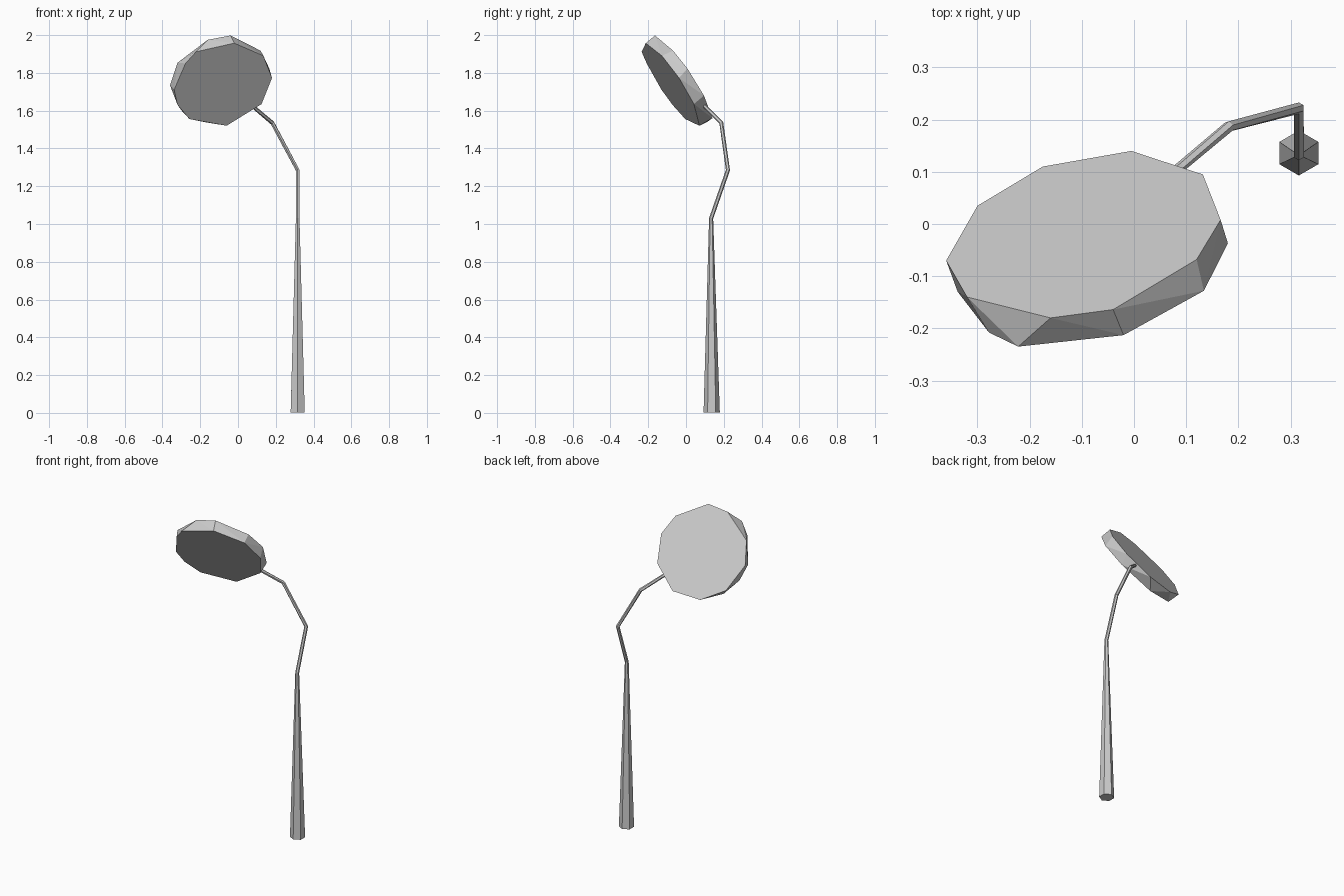
import bpy, bmesh, math
from mathutils import Vector

if "Cube" in bpy.data.objects:
    bpy.data.objects.remove(bpy.data.objects["Cube"])


def finish(bm, name):
    bmesh.ops.recalc_face_normals(bm, faces=bm.faces[:])
    mesh = bpy.data.meshes.new(name)
    bm.to_mesh(mesh)
    bm.free()
    obj = bpy.data.objects.new(name, mesh)
    bpy.context.collection.objects.link(obj)
    return obj


def swept_tube(name, path, radii, sides):
    """Faceted tube along a path, with its rings mitred at each bend."""
    bm = bmesh.new()
    pts = [Vector(p) for p in path]
    rings = []
    for i, (p, r) in enumerate(zip(pts, radii)):
        t = Vector()
        if i > 0:
            t += (p - pts[i - 1]).normalized()
        if i < len(pts) - 1:
            t += (pts[i + 1] - p).normalized()
        t.normalize()
        u = Vector((1, 0, 0))
        u = (u - t * u.dot(t)).normalized()
        v = t.cross(u)
        ring = []
        for k in range(sides):
            a = math.pi / 2 + math.tau * k / sides
            ring.append(bm.verts.new(p + r * (u * math.cos(a) + v * math.sin(a))))
        rings.append(ring)
    for a, b in zip(rings, rings[1:]):
        for k in range(sides):
            j = (k + 1) % sides
            bm.faces.new((a[k], a[j], b[j], b[k]))
    bm.faces.new(rings[0])
    bm.faces.new(rings[-1])
    return finish(bm, name)


# Tapered, bent hexagonal stem
swept_tube("stem",
           [(0.316, 0.136, 0.003), (0.316, 0.133, 1.03), (0.316, 0.222, 1.285),
            (0.182, 0.187, 1.535), (0.09, 0.11, 1.613), (0.065, 0.09, 1.634)],
           [0.043, 0.011, 0.011, 0.011, 0.010, 0.010], 6)

# Tilted disc head: two roughly round outlines on parallel slanted planes
back = [(-0.36, -0.07), (-0.30, 0.035), (-0.175, 0.11), (-0.005, 0.14),
        (0.132, 0.095), (0.166, 0.008), (0.12, -0.068), (-0.04, -0.164),
        (-0.16, -0.18), (-0.32, -0.14)]
front = [(-0.338, -0.13), (-0.32, -0.071), (-0.257, -0.004), (-0.06, 0.071),
         (0.125, 0.042), (0.18, -0.037), (0.134, -0.128), (-0.02, -0.213),
         (-0.222, -0.235), (-0.278, -0.208)]
bm = bmesh.new()
for outline, height in ((back, 1.770), (front, 1.649)):
    for x, y in outline:
        bm.verts.new((x, y, height + 0.387 * x - 1.484 * y))
bmesh.ops.convex_hull(bm, input=bm.verts[:])
bmesh.ops.dissolve_limit(bm, angle_limit=math.radians(3),
                         verts=bm.verts[:], edges=bm.edges[:])
finish(bm, "disc_head")
